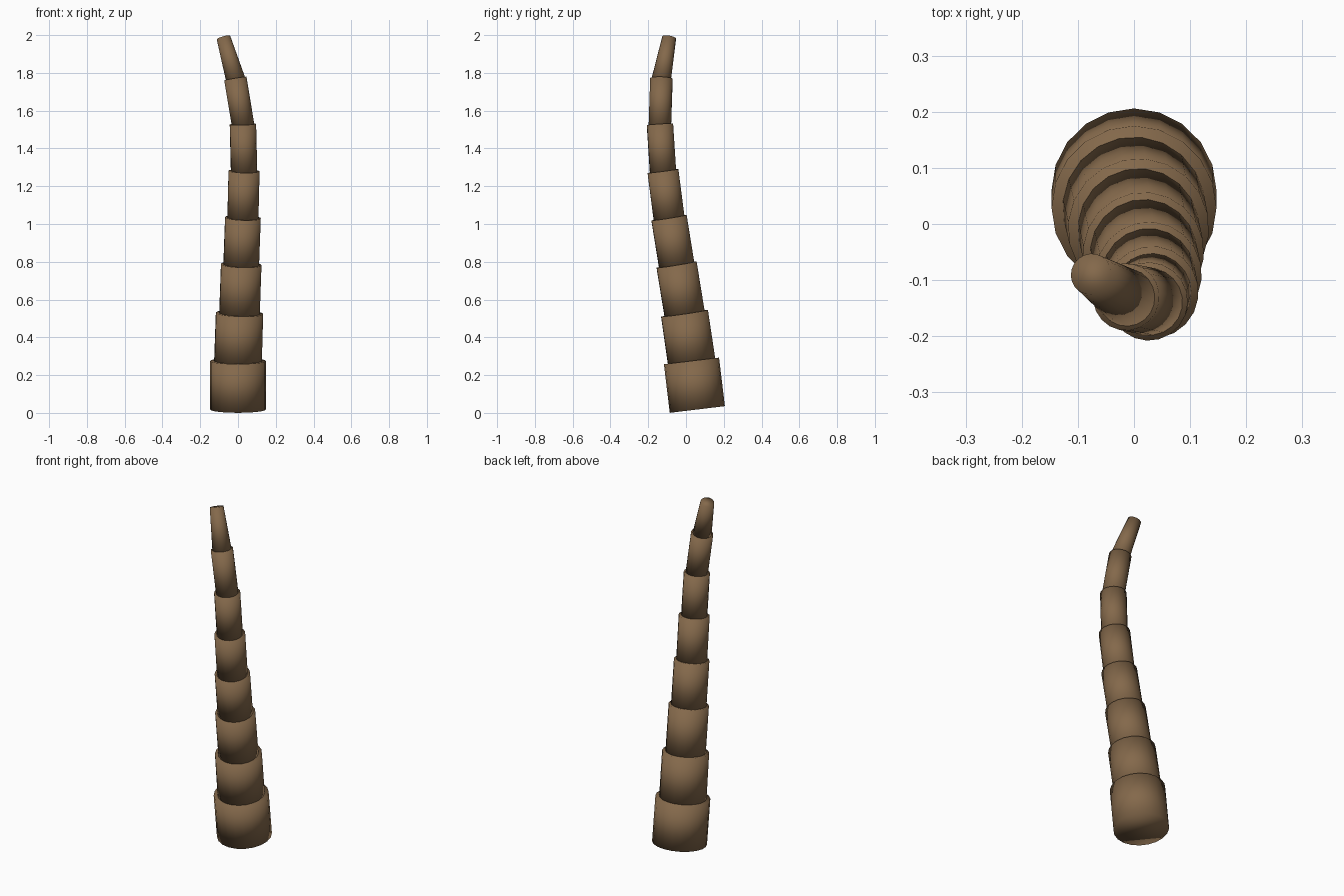
import bpy, bmesh
from mathutils import Vector, Matrix

if "Cube" in bpy.data.objects:
    bpy.data.objects.remove(bpy.data.objects["Cube"])

bark = bpy.data.materials.new("brown_bark")
bark.diffuse_color = (0.23, 0.14, 0.07, 1)
bark.use_nodes = True
bark.node_tree.nodes["Principled BSDF"].inputs["Base Color"].default_value = bark.diffuse_color

# Bending centre line of the trunk: one joint at the end of each segment
path = [Vector(p) for p in (
    (0, 0.060, 0.018), (0, 0.029, 0.275), (0.008, -0.008, 0.527),
    (0.017, -0.050, 0.785), (0.026, -0.090, 1.033), (0.032, -0.122, 1.280),
    (0.026, -0.138, 1.528), (-0.014, -0.130, 1.770), (-0.077, -0.089, 1.987))]

# Bottom and top radius of each segment
radii = [(0.147, 0.147), (0.127, 0.126), (0.108, 0.108), (0.095, 0.095),
         (0.083, 0.083), (0.070, 0.070), (0.060, 0.060), (0.052, 0.037)]


def trunk_segment(name, start, end, r_bottom, r_top):
    axis = end - start
    rotation = axis.to_track_quat('Z', 'Y').to_matrix().to_4x4()
    bm = bmesh.new()
    bmesh.ops.create_cone(bm, cap_ends=True, segments=20, radius1=r_bottom,
                          radius2=r_top, depth=axis.length,
                          matrix=Matrix.Translation((start + end) / 2) @ rotation)
    for face in bm.faces:
        face.smooth = True          # soft shading runs over the rims too
    mesh = bpy.data.meshes.new(name)
    bm.to_mesh(mesh)
    bm.free()
    mesh.materials.append(bark)
    bpy.context.collection.objects.link(bpy.data.objects.new(name, mesh))


# Stacked trunk segments, each sunk slightly into the one below
for i, (r0, r1) in enumerate(radii):
    a, b = path[i], path[i + 1]
    sink = (b - a).normalized() * (0.015 if i else 0)
    trunk_segment(f"trunk_segment_{i + 1}", a - sink, b, r0, r1)
